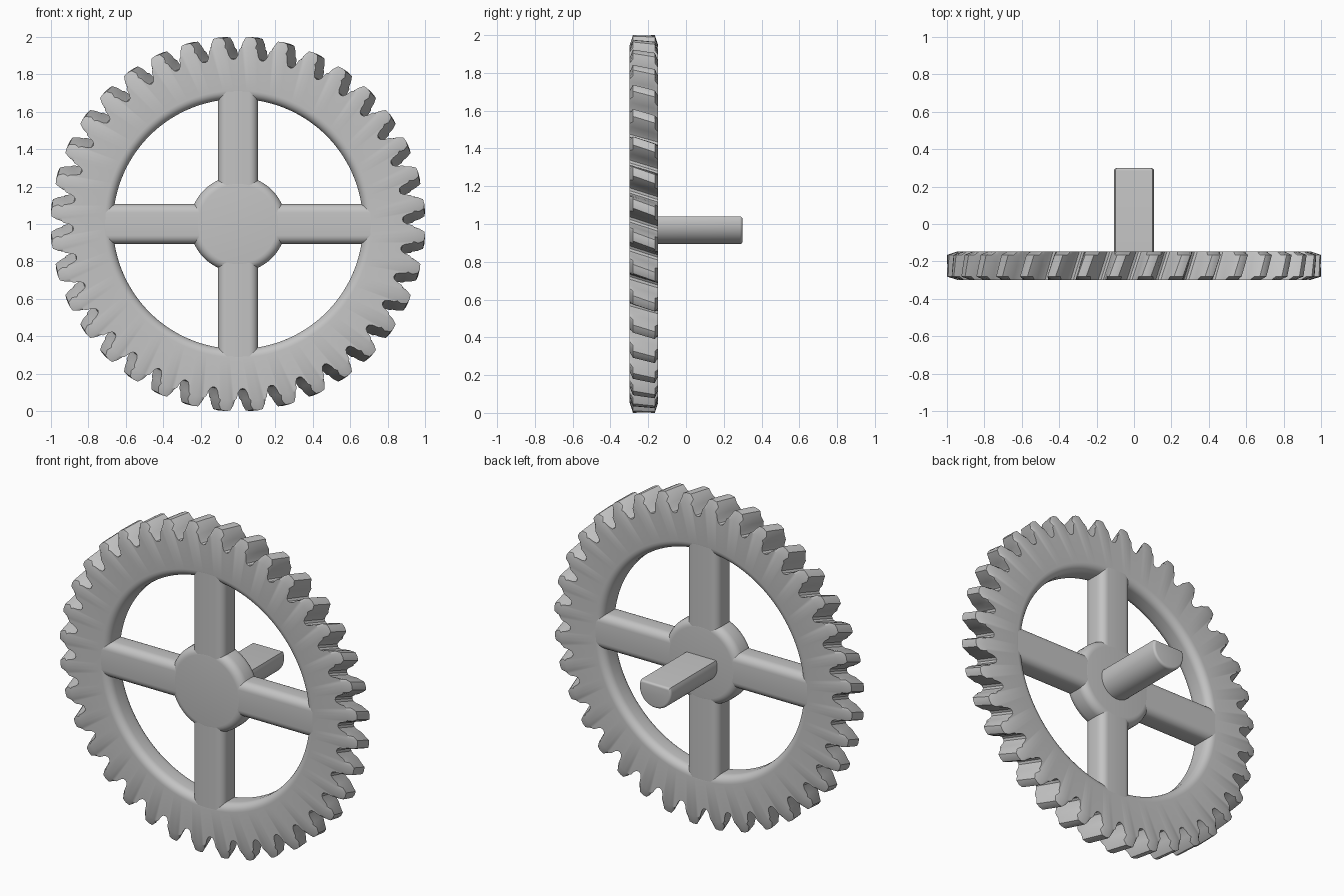
import bpy
import bmesh
from math import cos, sin, pi, radians, sqrt, atan2
from mathutils import Matrix

FRONT, BACK, END = -0.299, -0.147, 0.299
MID, THICK = (FRONT + BACK) / 2, BACK - FRONT
CENTRE_Z = 1.0
TEETH = 36
FILLET = 0.046

default = bpy.data.objects.get("Cube")
if default:
    bpy.data.objects.remove(default)

# One grey metal for everything
metal = bpy.data.materials.new("grey_metal")
metal.use_nodes = True
grey = (0.55, 0.55, 0.55, 1)
metal.diffuse_color = grey
metal.node_tree.nodes["Principled BSDF"].inputs["Base Color"].default_value = grey


def finish(bm, name):
    """Turn a bmesh into a shaded object."""
    bmesh.ops.recalc_face_normals(bm, faces=bm.faces)
    mesh = bpy.data.meshes.new(name)
    bm.to_mesh(mesh)
    bm.free()
    mesh.materials.append(metal)
    obj = bpy.data.objects.new(name, mesh)
    bpy.context.collection.objects.link(obj)
    bpy.ops.object.select_all(action="DESELECT")
    obj.select_set(True)
    bpy.context.view_layer.objects.active = obj
    bpy.ops.object.shade_smooth_by_angle(angle=radians(32))
    return obj


def round_edges(bm, test, size, segments=6):
    edges = [e for e in bm.edges if test(e)]
    bmesh.ops.bevel(bm, geom=edges, offset=size, segments=segments,
                    profile=0.5, affect="EDGES")


def flat_in_y(edge):
    return abs(edge.verts[0].co.y - edge.verts[1].co.y) < 1e-5


# Toothed rim: half a tooth as (degrees from tooth centre, radius), mirrored
half = [(5, 0.88), (4.1, 0.885), (3.45, 0.903), (2.95, 0.935),
        (2.3, 0.97), (1.4, 0.998)]
tooth = [(-a, r) for a, r in half] + [(0, 1.002)] + [(a, r) for a, r in half[:0:-1]]
outline = [(360 / TEETH * (k + 0.5) + a, r) for k in range(TEETH) for a, r in tooth]
TWIST, CHAMFER, FACE_TIP = 1.6, 0.018, 0.945
HOLE = 0.668

bm = bmesh.new()


def ring(y, radius, twist=0.0):
    """A loop of points; radius maps the outline radius to the wanted one."""
    verts = []
    for a, r in outline:
        t = radians(a + twist)
        verts.append(bm.verts.new((radius(r) * cos(t), y,
                                   CENTRE_Z + radius(r) * sin(t))))
    return verts


def tooth_ring(y, radius):
    return ring(y, radius, -TWIST * (y - MID) / (THICK / 2))


def clipped(r):
    return min(r, FACE_TIP)


def full(r):
    return r


rings = [tooth_ring(FRONT, clipped), tooth_ring(FRONT + CHAMFER, full),
         tooth_ring(MID, full),
         tooth_ring(BACK - CHAMFER, full), tooth_ring(BACK, clipped)]
# Rounded inner edge of the rim
steps = 6
for side in (1, -1):
    order = range(steps + 1) if side > 0 else range(steps, -1, -1)
    for i in order:
        t = pi / 2 * i / steps
        y = MID + side * (THICK / 2 - FILLET + FILLET * cos(t))
        inner = HOLE + FILLET * (1 - sin(t))
        rings.append(ring(y, lambda r, v=inner: v))
count = len(outline)
for a, b in zip(rings, rings[1:] + rings[:1]):
    for i in range(count):
        j = (i + 1) % count
        bm.faces.new((a[i], a[j], b[j], b[i]))
finish(bm, "toothed_rim")

# Crossed spokes with rounded long edges
SPOKE_WIDTH, SPOKE_LENGTH = 0.214, 1.46
for name, turn in (("horizontal_spokes", 0), ("vertical_spokes", pi / 2)):
    bm = bmesh.new()
    bmesh.ops.create_cube(bm, size=1)
    bmesh.ops.scale(bm, vec=(SPOKE_LENGTH, THICK - 0.001, SPOKE_WIDTH), verts=bm.verts)
    round_edges(bm, lambda e: abs(e.verts[0].co.x - e.verts[1].co.x) > 1, FILLET)
    bmesh.ops.transform(bm, verts=bm.verts, matrix=Matrix.Translation(
        (0, MID, CENTRE_Z)) @ Matrix.Rotation(turn, 4, "Y"))
    finish(bm, name)

# Hub disc with rounded rims
bm = bmesh.new()
bmesh.ops.create_cone(bm, cap_ends=True, segments=64, radius1=0.257,
                      radius2=0.257, depth=THICK,
                      matrix=Matrix.Rotation(pi / 2, 4, "X"))
round_edges(bm, flat_in_y, FILLET)
bmesh.ops.translate(bm, vec=(0, MID, CENTRE_Z), verts=bm.verts)
finish(bm, "hub")

# Shaft with a flat on top
RADIUS, FLAT = 0.107, 0.04
half_width = sqrt(RADIUS ** 2 - FLAT ** 2)
start = atan2(FLAT, -half_width)
sweep = 2 * (pi / 2 + pi - start) + 2 * (start - pi / 2) - (pi - 2 * atan2(FLAT, half_width))
sweep = pi + 2 * atan2(FLAT, half_width)
bm = bmesh.new()
segments = 36
profile = []
for i in range(segments + 1):
    t = start + sweep * i / segments
    profile.append(bm.verts.new((RADIUS * cos(t), MID, CENTRE_Z + RADIUS * sin(t))))
base = bm.faces.new(profile)
extruded = bmesh.ops.extrude_face_region(bm, geom=[base])["geom"]
tip = [v for v in extruded if isinstance(v, bmesh.types.BMVert)]
bmesh.ops.translate(bm, vec=(0, END - MID, 0), verts=tip)
round_edges(bm, lambda e: flat_in_y(e) and e.verts[0].co.y > 0, 0.014, 4)
finish(bm, "shaft")
